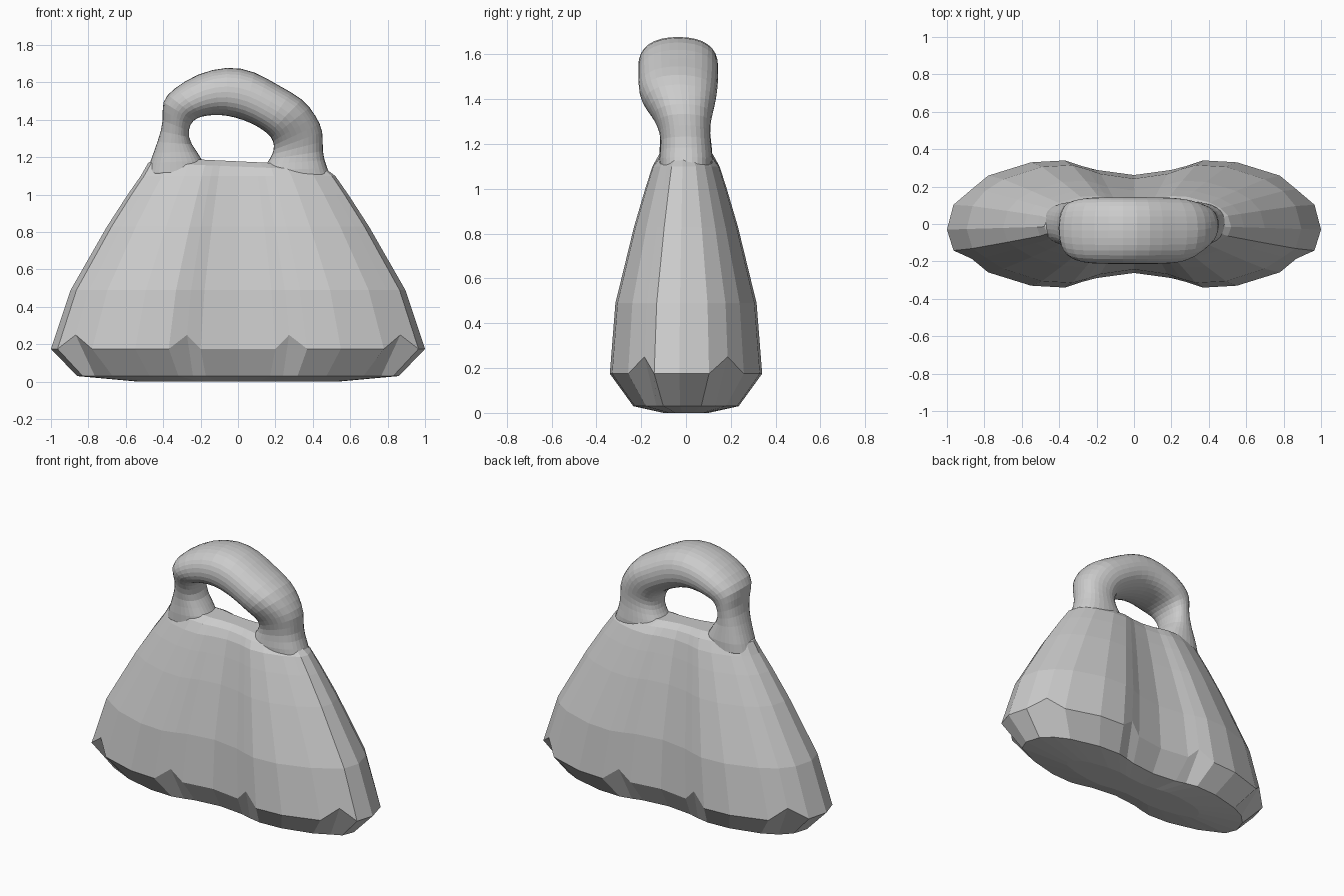
import bpy, bmesh, math
from mathutils import Vector

if "Cube" in bpy.data.objects:
    bpy.data.objects.remove(bpy.data.objects["Cube"])

grey = bpy.data.materials.new("light grey")
grey.diffuse_color = (0.6, 0.6, 0.6, 1)
grey.use_nodes = True
grey.node_tree.nodes["Principled BSDF"].inputs["Base Color"].default_value = grey.diffuse_color


def loft(name, rings):
    """Skin a list of closed rings and cap both ends."""
    bm = bmesh.new()
    loops = [[bm.verts.new(p) for p in r] for r in rings]
    n = len(loops[0])
    for a, b in zip(loops, loops[1:]):
        for i in range(n):
            j = (i + 1) % n
            bm.faces.new((a[i], a[j], b[j], b[i]))
    for loop in (loops[0], loops[-1]):
        c = sum((v.co for v in loop), Vector()) / n
        mid = bm.verts.new(c)
        for i in range(n):
            bm.faces.new((loop[i], loop[(i + 1) % n], mid))
    bmesh.ops.recalc_face_normals(bm, faces=bm.faces)
    me = bpy.data.meshes.new(name)
    bm.to_mesh(me)
    bm.free()
    me.materials.append(grey)
    ob = bpy.data.objects.new(name, me)
    bpy.context.collection.objects.link(ob)
    return ob


# Peanut-shaped outline: quarter, mirrored to a full ring
quarter = [(1, 0), (.965, .36), (.89, .56), (.78, .76), (.55, .97),
           (.37, 1), (.28, .93), (.2, .85), (0, .77)]
half = quarter + [(-x, y) for x, y in quarter[-2::-1]]
outline = half + [(x, -y) for x, y in half[-2:0:-1]]


def body_ring(z, sx, sy, notch=False, tilt=0):
    ring = []
    for x, y in outline:
        up = notch and abs(x) in (.89, .28)
        k = .975 if up else 1
        ty = -.03 * sx * max(0, abs(x) - .9) / .1
        ring.append((x * sx * k, y * sy * k + ty,
                     (.25 if up else z) - tilt * x))
    return ring


# Faceted body, flaring to the bevelled base
loft("body", [
    body_ring(0, .53, .10),
    body_ring(.03, .86, .235),
    body_ring(.175, 1, .34, notch=True),
    body_ring(.49, .895, .315),
    body_ring(.83, .70, .232),
    body_ring(1.0, .59, .182),
    body_ring(1.10, .52, .15),
    body_ring(1.15, .48, .118, tilt=.02),
    body_ring(1.178, .42, .065, tilt=.02),
])

# Lumpy handle: outer x, outer z, inner x, inner z, half depth, y centre
stations = [
    (-.51, 1.06, -.15, 1.06, .12, 0),
    (-.475, 1.17, -.18, 1.19, .122, 0),
    (-.432, 1.28, -.255, 1.27, .108, -.005),
    (-.395, 1.40, -.268, 1.345, .125, -.015),
    (-.415, 1.50, -.24, 1.40, .155, -.03),
    (-.345, 1.57, -.19, 1.418, .178, -.035),
    (-.22, 1.65, -.13, 1.425, .182, -.035),
    (-.055, 1.692, -.06, 1.422, .182, -.035),
    (.09, 1.665, .03, 1.398, .182, -.035),
    (.22, 1.583, .11, 1.36, .182, -.035),
    (.355, 1.515, .165, 1.32, .175, -.035),
    (.42, 1.42, .188, 1.285, .145, -.02),
    (.462, 1.34, .192, 1.24, .12, -.01),
    (.45, 1.23, .17, 1.19, .11, 0),
    (.48, 1.14, .12, 1.13, .125, 0),
    (.52, 1.06, .10, 1.06, .12, 0),
]
N = 16


def handle_ring(ox, oz, ix, iz, d, yc):
    o, i = Vector((ox, yc, oz)), Vector((ix, yc, iz))
    ring = []
    for k in range(N):
        a = 2 * math.pi * k / N
        c, s = math.cos(a), math.sin(a)
        u = math.copysign(abs(c) ** .85, c)
        v = math.copysign(abs(s) ** .85, s)
        p = (o + i) / 2 + (o - i) / 2 * u
        p.y += d * v
        ring.append(p)
    return ring


handle = loft("handle", [handle_ring(*s) for s in stations])
mod = handle.modifiers.new("soften", 'SUBSURF')
mod.levels = mod.render_levels = 1
